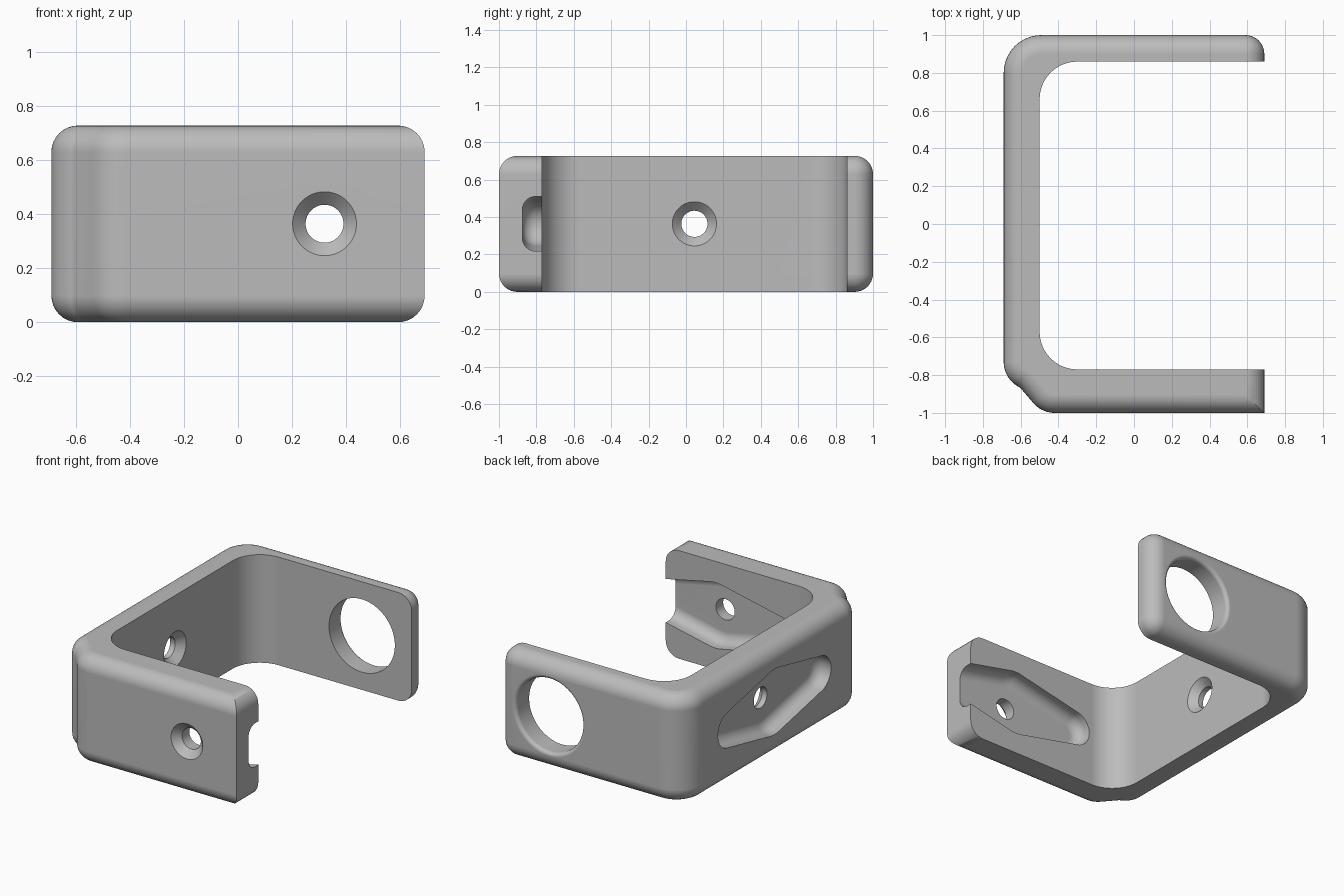
import bpy, bmesh
from math import sin, cos, pi, radians
from mathutils import Matrix, Vector

cube = bpy.data.objects.get("Cube")
if cube:
    bpy.data.objects.remove(cube)

HEIGHT, ROUND, MID = 0.727, 0.098, 0.364
HOLE_X, HOLE_Y = 0.32, 0.045

grey = bpy.data.materials.new("light_grey")
grey.use_nodes = True
grey.diffuse_color = (0.5, 0.5, 0.5, 1)
grey.node_tree.nodes["Principled BSDF"].inputs["Base Color"].default_value = grey.diffuse_color


def loft(name, rings, matrix=Matrix()):
    """Closed solid through rings with equal point counts."""
    bm = bmesh.new()
    loops = [[bm.verts.new(matrix @ Vector(p)) for p in ring] for ring in rings]
    n = len(loops[0])
    for a, b in zip(loops, loops[1:]):
        for i in range(n):
            j = (i + 1) % n
            bm.faces.new((a[i], a[j], b[j], b[i]))
    bm.faces.new(loops[0][::-1])
    bm.faces.new(loops[-1])
    bmesh.ops.recalc_face_normals(bm, faces=bm.faces)
    mesh = bpy.data.meshes.new(name)
    bm.to_mesh(mesh)
    bm.free()
    mesh.materials.append(grey)
    obj = bpy.data.objects.new(name, mesh)
    bpy.context.collection.objects.link(obj)
    return obj


def arc(cx, cy, r, start, end, steps=10):
    angles = [radians(start + (end - start) * i / steps) for i in range(steps + 1)]
    return [Vector((cx + r * cos(a), cy + r * sin(a))) for a in angles]


def inset(path, d):
    """Move an open path sideways by d with mitred corners."""
    normals = []
    for a, b in zip(path, path[1:]):
        t = (b - a).normalized()
        normals.append(Vector((t.y, -t.x)))
    result = []
    for i, p in enumerate(path):
        n1, n2 = normals[max(i - 1, 0)], normals[min(i, len(normals) - 1)]
        result.append(p + (n1 + n2) * d / (1 + n1.dot(n2)))
    return result


# Bracket body: plan outline with a notched front corner and rounded outer edges
outer = [Vector((0.69, -0.77)), Vector((0.69, -1))]
outer += arc(-0.42, -0.85, 0.15, 270, 215)
outer += arc(-0.54, -0.73, 0.15, 245, 180)
outer += arc(-0.49, 0.80, 0.20, 180, 90)
outer += arc(0.59, 0.90, 0.10, 90, 0)
outer += [Vector((0.69, 0.86))]
inner = arc(-0.30, 0.66, 0.20, 90, 180) + arc(-0.30, -0.57, 0.20, 180, 270)

# The outline runs clockwise, so its right-hand side is the inside
layers = []
for i in range(9):
    t = i / 8 * pi / 2
    layers.append((ROUND * (1 - sin(t)), ROUND * (1 - cos(t))))
layers += [(d, HEIGHT - z) for d, z in reversed(layers)]
bracket = loft("bracket", [[(p.x, p.y, z) for p in inset(outer, d) + inner]
                           for d, z in layers])


# Cutters: hull of circles (centre, radius), stepped through (inset, depth)
def hull_ring(circles, d, depth, count=96):
    ring = []
    for i in range(count):
        a = 2 * pi * (i + 0.5) / count
        c, r = max(circles, key=lambda k: k[0] * cos(a) + k[1])
        ring.append((c + (r - d) * cos(a), (r - d) * sin(a), depth))
    return ring


def cut(name, circles, steps, location, rotation):
    matrix = Matrix.Translation(location) @ rotation.to_4x4()
    cutter = loft(name, [hull_ring(circles, d, w) for d, w in steps], matrix)
    cutter.hide_render = True
    mod = bracket.modifiers.new(name, 'BOOLEAN')
    mod.operation, mod.solver, mod.object = 'DIFFERENCE', 'EXACT', cutter
    bpy.ops.object.modifier_apply(modifier=mod.name)
    bpy.data.objects.remove(cutter)


bpy.ops.object.select_all(action='DESELECT')
bracket.select_set(True)
bpy.context.view_layer.objects.active = bracket

to_front = Matrix.Rotation(pi / 2, 3, 'X')
to_back = Matrix.Rotation(-pi / 2, 3, 'X')
to_right = Matrix.Rotation(-pi / 2, 3, 'Y')
to_left = Matrix(((0, 0, 1), (1, 0, 0), (0, 1, 0)))

# Tapered recesses with a rounded floor edge
lozenge = [(-0.48, 0.12), (0, 0.22), (0.48, 0.12)]
quarter = [i / 6 * pi / 2 for i in range(7)]
recess = [(0, -0.05)] + [(0.07 * (1 - cos(t)), 0.035 + 0.07 * sin(t)) for t in quarter]
cut("arm_recess", lozenge, recess, (HOLE_X, -0.77, MID), to_front)
cut("wall_recess", lozenge, recess, (-0.69, HOLE_Y, MID), to_left)

# Countersunk screw holes
countersink = [(-0.02, -0.02), (0.048, 0.048), (0.048, 0.4)]
cut("arm_screw_hole", [(0, 0.118)], countersink, (HOLE_X, -1, MID), to_back)
cut("wall_screw_hole", [(0, 0.118)], countersink, (-0.5, HOLE_Y, MID), to_right)

# Large hole in the back arm, eased on its outer edge
eased = [(-0.025, -0.05)] + [(0.025 * (sin(t) - 1), 0.025 * (1 - cos(t))) for t in quarter]
cut("access_hole", [(0, 0.245)], eased + [(0, 0.3)], (HOLE_X, 1, MID), to_front)

# Smooth rounds, crisp edges
bpy.ops.object.shade_smooth_by_angle(angle=radians(30))
weighted = bracket.modifiers.new("weighted_normals", 'WEIGHTED_NORMAL')
weighted.keep_sharp = True
